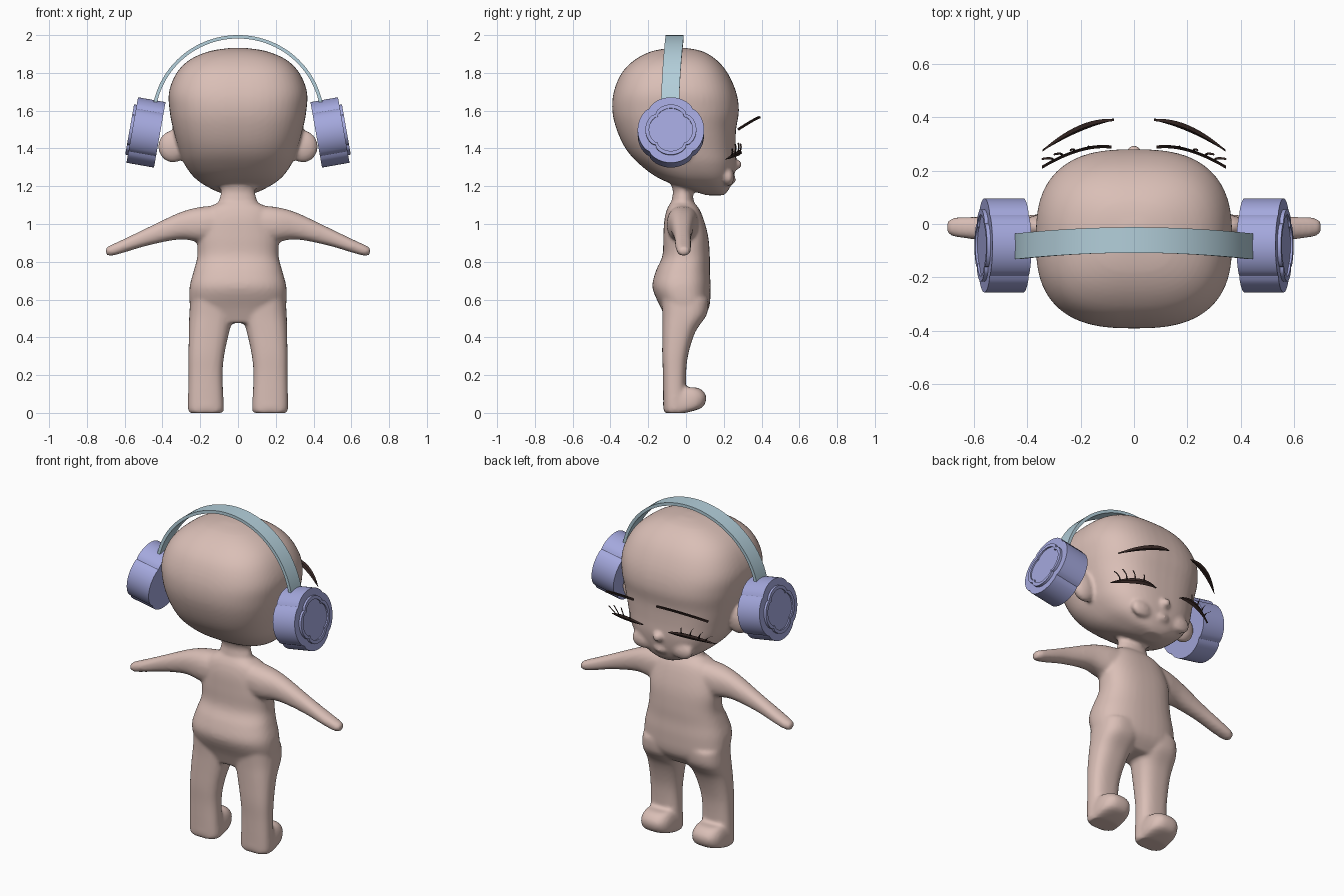
import bpy, bmesh, math
from mathutils import Vector, Matrix

if "Cube" in bpy.data.objects:
    bpy.data.objects.remove(bpy.data.objects["Cube"])


def material(name, rgb):
    m = bpy.data.materials.new(name)
    m.diffuse_color = (*rgb, 1)
    m.use_nodes = True
    m.node_tree.nodes["Principled BSDF"].inputs["Base Color"].default_value = m.diffuse_color
    return m


SKIN = material("skin", (0.70, 0.52, 0.47))
LILAC = material("lilac", (0.37, 0.39, 0.72))
BAND = material("pale_blue", (0.45, 0.62, 0.70))
BROWN = material("dark_brown", (0.04, 0.022, 0.019))


def skin_rings(bm, rings):
    """Join rings of points into a closed tube."""
    vs = [[bm.verts.new(p) for p in r] for r in rings]
    n = len(vs[0])
    for a, b in zip(vs, vs[1:]):
        for i in range(n):
            bm.faces.new((a[i], a[(i + 1) % n], b[(i + 1) % n], b[i]))
    bm.faces.new(vs[0][::-1])
    bm.faces.new(vs[-1])


def smooth_rows(rows, steps=4):
    """Curve through the section rows."""
    out = []
    for i in range(len(rows) - 1):
        p = [rows[max(0, min(len(rows) - 1, i + k))] for k in (-1, 0, 1, 2)]
        for s in range(steps):
            t = s / steps
            out.append([0.5 * (2 * b + (c - a) * t + (2 * a - 5 * b + 4 * c - d) * t * t
                               + (3 * b - a - 3 * c + d) * t ** 3) for a, b, c, d in zip(*p)])
    return out + [list(rows[-1])]


def loft(bm, rows, n=2.3, axis="z", seg=40):
    """Rows are (position, centre a, half a, min b, max b); rounded-box sections."""
    rings = []
    for t, ca, ha, b0, b1 in smooth_rows(rows):
        ring = []
        for i in range(seg):
            c, s = math.cos(math.tau * i / seg), math.sin(math.tau * i / seg)
            a = ca + ha * math.copysign(abs(c) ** (2 / n), c)
            b = (b0 + b1) / 2 + (b1 - b0) / 2 * math.copysign(abs(s) ** (2 / n), s)
            ring.append((a, b, t) if axis == "z" else (t, a, b))
        rings.append(ring)
    skin_rings(bm, rings)


def ball(bm, centre, size):
    m = Matrix.Translation(centre) @ Matrix.Diagonal((*size, 1))
    bmesh.ops.create_uvsphere(bm, u_segments=24, v_segments=14, radius=1, matrix=m)


def finish(bm, name, mat):
    bmesh.ops.recalc_face_normals(bm, faces=bm.faces)
    me = bpy.data.meshes.new(name)
    bm.to_mesh(me)
    bm.free()
    me.materials.append(mat)
    ob = bpy.data.objects.new(name, me)
    bpy.context.collection.objects.link(ob)
    return ob


# Body: overlapping volumes, right half mirrored, fused into one smooth skin
bm = bmesh.new()
# head
loft(bm, [(1.152, 0, .05, .11, .20), (1.18, 0, .13, .02, .225), (1.24, 0, .225, -.14, .25),
          (1.32, 0, .285, -.25, .263), (1.40, 0, .315, -.32, .262), (1.50, 0, .343, -.367, .265),
          (1.60, 0, .362, -.39, .28), (1.70, 0, .365, -.382, .265), (1.80, 0, .325, -.34, .22),
          (1.87, 0, .255, -.27, .16), (1.915, 0, .15, -.18, .085), (1.932, 0, .04, -.08, 0)], 2.7, seg=56)
# neck and torso
loft(bm, [(1.06, 0, .115, -.08, .045), (1.13, 0, .10, -.075, .04), (1.18, 0, .09, -.07, .035),
          (1.26, 0, .12, -.10, .06)], 2)
loft(bm, [(.475, 0, .19, -.10, .06), (.55, 0, .25, -.13, .12), (.66, 0, .257, -.177, .13),
          (.75, 0, .235, -.16, .126), (.83, 0, .215, -.125, .126), (.93, 0, .215, -.12, .118),
          (1.02, 0, .195, -.115, .095), (1.08, 0, .165, -.10, .07), (1.115, 0, .10, -.08, .04)], 2.5)
for s in (-1, 1):
    # arm
    loft(bm, [(s * x, *r) for x, *r in [
        (.08, -.015, .085, .90, 1.10), (.20, -.02, .08, .905, 1.09), (.31, -.02, .062, .918, 1.06),
        (.47, -.018, .045, .888, .985), (.60, -.015, .042, .85, .922), (.67, -.012, .036, .832, .89),
        (.70, -.012, .022, .838, .875)]], 2.3, "x")
    # leg
    loft(bm, [(z, s * cx, *r) for z, cx, *r in [
        (0, .17, .088, -.115, 0), (.03, .17, .095, -.12, 0), (.20, .172, .09, -.122, 0),
        (.31, .167, .095, -.126, .012), (.43, .153, .107, -.125, .05), (.52, .14, .118, -.125, .11),
        (.60, .132, .12, -.13, .12)]], 2.6)
    # foot and toe cap
    loft(bm, [(z, s * .17, *r) for z, *r in [
        (0, .085, -.11, .0), (.025, .092, -.12, .08), (.06, .093, -.12, .105), (.095, .088, -.11, .105),
        (.125, .075, -.10, .08), (.135, .06, -.09, .05)]], 2.8)
    # ear with rim
    ball(bm, (s * .345, -.01, 1.41), (.078, .045, .085))
    ball(bm, (s * .13, .225, 1.25), (.07, .03, .05))
# nose and mouth
ball(bm, (0, .267, 1.315), (.028, .03, .026))
ball(bm, (0, .225, 1.235), (.05, .04, .03))
body = finish(bm, "body", SKIN)
rm = body.modifiers.new("fuse", "REMESH")
rm.mode, rm.voxel_size, rm.use_smooth_shade = "VOXEL", .011, True
sm = body.modifiers.new("soften", "SMOOTH")
sm.factor, sm.iterations = .5, 5


def strip(bm, pts, width, thick, up, side=1, taper=None):
    """Curved tapering sliver along a three-point arc."""
    a, b, c = (Vector(p) for p in pts)
    rings, n = [], 12
    for i in range(n + 1):
        t = i / n
        p = a * (1 - t) * (1 - 2 * t) + b * 4 * t * (1 - t) + c * t * (2 * t - 1)
        k = max(.06, taper(t) if taper else math.sin(math.pi * t) ** .6)
        u, v = Vector(up) * width * k / 2, Vector((0, thick / 2, 0))
        if up[1] > .5:
            v = Vector((0, -.6, .8)) * thick / 2
        rings.append([Vector((q.x * side, q.y, q.z)) for q in (p + u, p + v, p - u, p - v)])
    skin_rings(bm, rings)


def cup_ring(depth, radius, notch, frame, side, seg=64):
    """Four-lobed outline at a depth along the cup axis."""
    ring = []
    for i in range(seg):
        th = math.tau * i / seg
        r = radius * (1 - notch + notch * math.sqrt(abs(math.cos(2 * th))))
        p = frame @ Vector((depth, r * math.cos(th), r * math.sin(th)))
        ring.append((p.x * side, p.y, p.z))
    return ring


for side, label in ((1, "right"), (-1, "left")):
    # eyebrow
    bm = bmesh.new()
    strip(bm, [(.075, .39, 1.565), (.205, .357, 1.55), (.342, .275, 1.50)], .032, .014,
          (0, .75, .66), side)
    finish(bm, label + "_eyebrow", BROWN)

    # closed eyelid line with lashes
    bm = bmesh.new()
    strip(bm, [(.085, .288, 1.372), (.205, .276, 1.375), (.345, .212, 1.343)], .032, .012,
          (0, .25, .97), side)
    for x, y, z, dx, dz in ((.17, .283, 1.38, .0, .045), (.22, .271, 1.375, .02, .055),
                            (.265, .255, 1.368, .035, .055), (.30, .238, 1.36, .045, .04)):
        tip = Vector((x + dx, y + .005, z + dz))
        mid = Vector((x + dx * .3, y + .008, z + dz * .5))
        strip(bm, [(x, y, z), mid, tip], .018, .008, (.9, 0, .4), side, lambda t: 1 - t)
    finish(bm, label + "_eyelashes", BROWN)

    # headphone cup with stepped flower cap
    bm = bmesh.new()
    frame = (Matrix.Translation((.488, -.08, 1.485)) @ Matrix.Rotation(math.radians(-10), 4, "Y")
             @ Matrix.Translation((-.075, 0, 0)))
    if (frame.to_3x3() @ Vector((1, 0, 0))).z < 0:
        frame = (Matrix.Translation((.488, -.08, 1.485)) @ Matrix.Rotation(math.radians(10), 4, "Y")
                 @ Matrix.Translation((-.075, 0, 0)))
    skin_rings(bm, [cup_ring(d, r, k, frame, side) for d, r, k in (
        (0, .176, .08), (.148, .176, .08), (.148, .135, .15), (.162, .135, .15),
        (.162, .115, .15), (.154, .115, .15))])
    finish(bm, label + "_headphone_cup", LILAC)

# Headband arch
bm = bmesh.new()
rings, n = [], 56
for i in range(n + 1):
    a = math.radians(7 + 166 * i / n)
    y = -.085 + .025 * math.sin(a) ** 2
    rings.append([((.457 - o) * math.cos(a), y + w, 1.55 + (.45 - o) * math.sin(a))
                  for o, w in ((0, -.048), (0, .048), (.018, .048), (.018, -.048))])
skin_rings(bm, rings)
finish(bm, "headband", BAND)

# Smooth shading with crisp edges
bpy.ops.object.select_all(action="SELECT")
bpy.context.view_layer.objects.active = body
bpy.ops.object.shade_smooth_by_angle(angle=math.radians(35))
